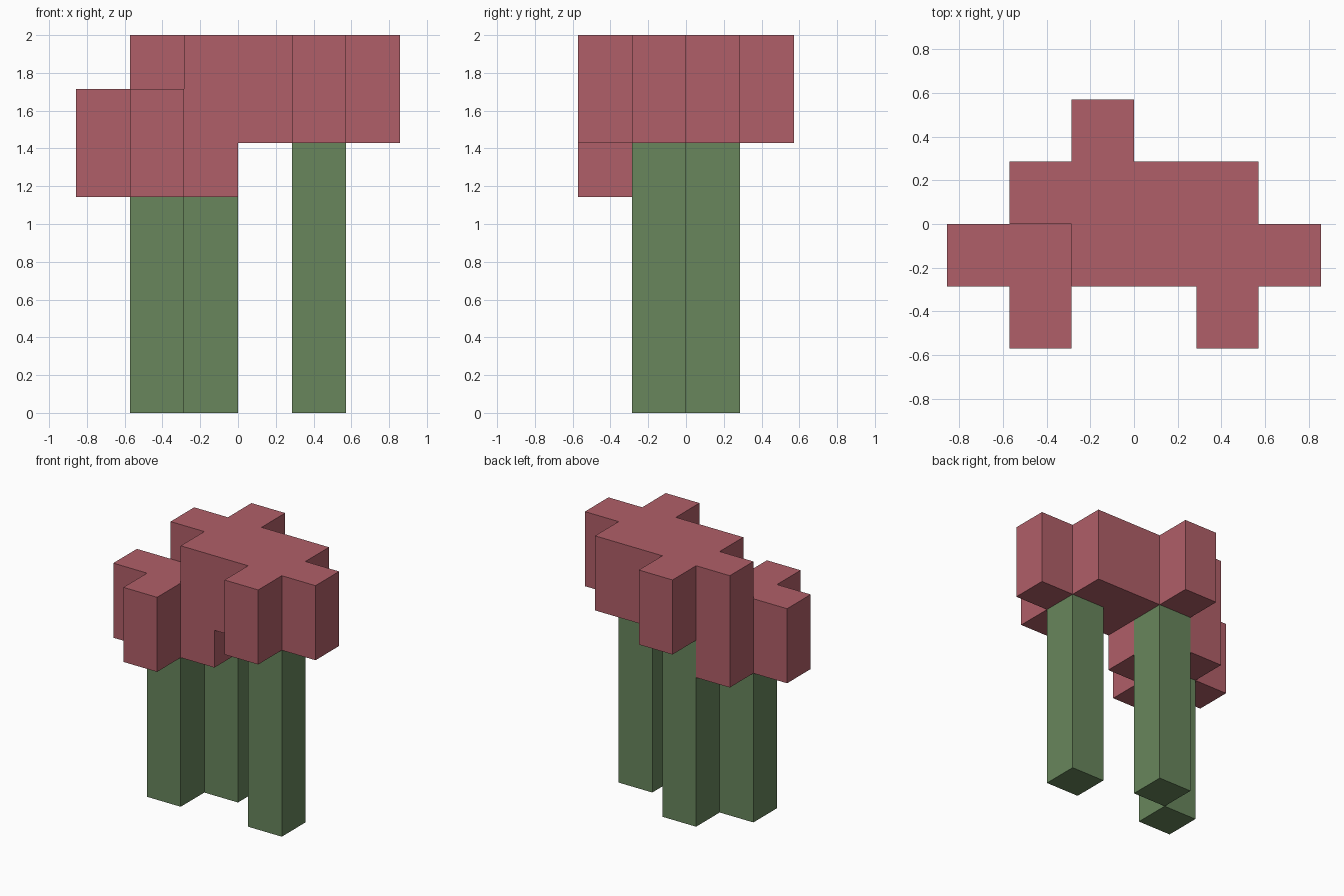
import bpy
import bmesh
from mathutils import Vector

cube = bpy.data.objects.get("Cube")
if cube:
    bpy.data.objects.remove(cube, do_unlink=True)

UNIT = 2 / 7  # edge of one block


def make_material(name, rgb):
    mat = bpy.data.materials.new(name)
    mat.use_nodes = True
    color = (*rgb, 1)
    mat.diffuse_color = color
    bsdf = mat.node_tree.nodes["Principled BSDF"]
    bsdf.inputs["Base Color"].default_value = color
    bsdf.inputs["Roughness"].default_value = 0.9
    return mat


def block_object(name, blocks, mat):
    """Build the outer shell of a set of unit blocks."""
    bm = bmesh.new()
    for block in blocks:
        center = Vector(block) + Vector((0.5, 0.5, 0.5))
        for axis in range(3):
            for sign in (-1, 1):
                normal = Vector((0, 0, 0))
                normal[axis] = sign
                if tuple(int(c) for c in Vector(block) + normal) in blocks:
                    continue
                side = Vector((0, 0, 0))
                side[(axis + 1) % 3] = 0.5
                up = normal.cross(side)
                middle = center + normal / 2
                corners = (-side - up, side - up, side + up, up - side)
                bm.faces.new([bm.verts.new((middle + c) * UNIT) for c in corners])
    bmesh.ops.remove_doubles(bm, verts=bm.verts, dist=0.001)
    bmesh.ops.dissolve_limit(bm, angle_limit=0.01, verts=bm.verts, edges=bm.edges)
    mesh = bpy.data.meshes.new(name)
    bm.to_mesh(mesh)
    bm.free()
    mesh.materials.append(mat)
    obj = bpy.data.objects.new(name, mesh)
    bpy.context.collection.objects.link(obj)


red = make_material("dusty red", (0.434, 0.114, 0.138))
green = make_material("stem green", (0.138, 0.238, 0.107))

# Each plant: name, column x, column y, stem height in blocks
plants = [("short", -2, -1, 4), ("back", -1, 0, 5), ("left", 1, -1, 5)]
cross = [(0, 0), (1, 0), (-1, 0), (0, 1), (0, -1)]
cap_blocks = set()

for name, x, y, height in plants:
    # Square stem
    block_object(name + "_stem", {(x, y, z) for z in range(height)}, green)
    # Cross-shaped cap, two blocks tall
    cap_blocks |= {(x + dx, y + dy, height + dz) for dx, dy in cross for dz in range(2)}

# The three caps merge into one canopy
block_object("flower_caps", cap_blocks, red)
